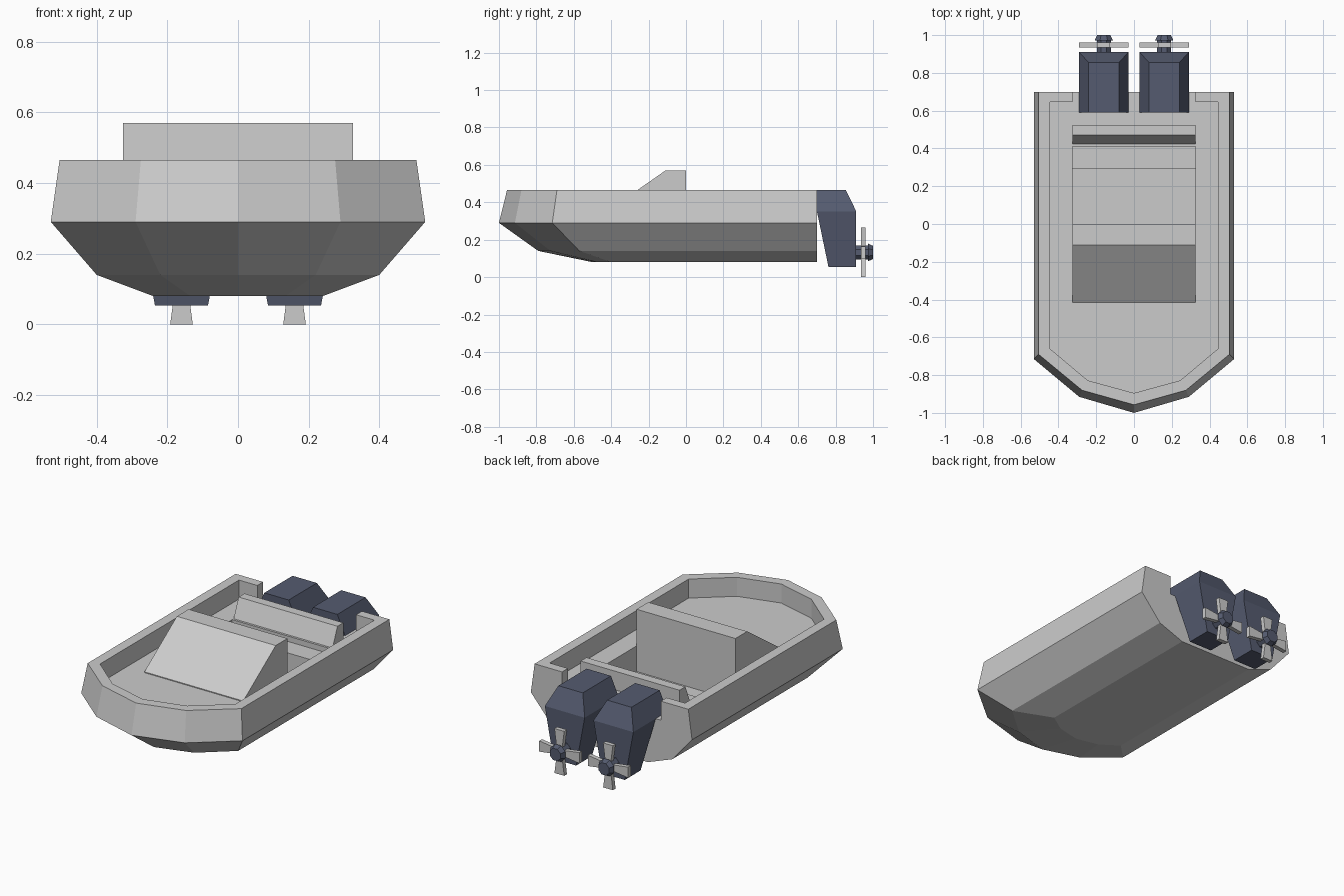
import bpy, bmesh
from math import cos, sin, pi
from mathutils import Matrix, Vector

if "Cube" in bpy.data.objects:
    bpy.data.objects.remove(bpy.data.objects["Cube"])


def loft(name, rings, mat=None):
    """Skin a closed solid through rings with equal point counts."""
    bm = bmesh.new()
    loops = [[bm.verts.new(p) for p in ring] for ring in rings]
    n = len(loops[0])
    for a, b in zip(loops, loops[1:]):
        for i in range(n):
            j = (i + 1) % n
            bm.faces.new((a[i], a[j], b[j], b[i]))
    bm.faces.new(loops[0])
    bm.faces.new(loops[-1])
    bmesh.ops.recalc_face_normals(bm, faces=bm.faces)
    mesh = bpy.data.meshes.new(name)
    bm.to_mesh(mesh)
    bm.free()
    ob = bpy.data.objects.new(name, mesh)
    bpy.context.collection.objects.link(ob)
    if mat:
        mesh.materials.append(mat)
    return ob


def outline(half, z):
    """Mirror a half outline (stern to bow, ending on x = 0) to a full ring."""
    pts = half + [(-x, y) for x, y in reversed(half[:-1])]
    return [(x, y, z) for x, y in pts]


def side_prism(name, profile, w):
    return loft(name, [[(x, y, z) for y, z in profile] for x in (-w, w)])


def cut(target, cutter):
    mod = target.modifiers.new("cut", 'BOOLEAN')
    mod.operation = 'DIFFERENCE'
    mod.solver = 'EXACT'
    mod.object = cutter
    bpy.context.view_layer.objects.active = target
    bpy.ops.object.modifier_apply(modifier=mod.name)
    bpy.data.objects.remove(cutter)


navy = bpy.data.materials.new("navy")
navy.diffuse_color = (0.09, 0.105, 0.16, 1)
navy.use_nodes = True
navy.node_tree.nodes["Principled BSDF"].inputs["Base Color"].default_value = navy.diffuse_color

FLOOR, W = 0.352, 0.325

# Hull: stacked outlines from keel to rim
hull = loft("hull", [
    outline([(0.24, 0.70), (0.24, -0.40), (0.135, -0.47), (0, -0.50)], 0.08),
    outline([(0.40, 0.70), (0.40, -0.57), (0.22, -0.725), (0, -0.79)], 0.14),
    outline([(0.53, 0.70), (0.53, -0.715), (0.29, -0.915), (0, -1.0)], 0.29),
    outline([(0.505, 0.70), (0.505, -0.69), (0.275, -0.88), (0, -0.957)], 0.465),
])

# Cockpit with the stern opening, then the footwell with its seat step
inner = [(W, 0.80), (W, 0.645), (0.445, 0.645), (0.445, -0.66), (0.245, -0.828), (0, -0.895)]
cut(hull, loft("cockpit_cutter", [outline(inner, FLOOR), outline(inner, 0.60)]))
cut(hull, side_prism("footwell_cutter", [
    (0, 0.50), (0, 0.20), (0.29, 0.20), (0.29, 0.32), (0.41, 0.32), (0.41, 0.50)], W))

# Wedge console and seat backrest
side_prism("console", [(-0.415, FLOOR - 0.01), (-0.415, 0.357), (-0.11, 0.57),
                       (0, 0.57), (0, FLOOR - 0.01)], W)
side_prism("seat_backrest", [(0.41, 0.32), (0.47, 0.463), (0.525, 0.463), (0.525, 0.32)], W)


def rect(cx, hw, y0, y1, z):
    return [(cx - hw, y0, z), (cx + hw, y0, z), (cx + hw, y1, z), (cx - hw, y1, z)]


def disc(cx, cz, r, y, n=8):
    return [(cx + r * cos(2 * pi * (i + .5) / n), y, cz + r * sin(2 * pi * (i + .5) / n))
            for i in range(n)]


# Twin outboard motors
PZ = 0.132
for side, cx in (("left", -0.16), ("right", 0.16)):
    # Housing: tapered leg stepping out to the cowl over the stern
    loft(side + "_motor", [
        rect(cx, 0.075, 0.762, 0.91, 0.053),
        rect(cx, 0.131, 0.70, 0.91, FLOOR),
        rect(cx, 0.131, 0.59, 0.91, FLOOR),
        rect(cx, 0.08, 0.59, 0.855, 0.465),
    ], navy)
    # Shaft and nose cap
    loft(side + "_propeller_shaft", [
        disc(cx, PZ, 0.04, 0.90), disc(cx, PZ, 0.04, 0.972),
        disc(cx, PZ, 0.052, 0.972), disc(cx, PZ, 0.038, 1.0)], navy)
    # Four flared blades
    for k in range(4):
        rot = Matrix.Rotation(k * pi / 2, 3, 'Y')
        hub = Vector((cx, 0, PZ))
        loft(f"{side}_propeller_blade_{k + 1}", [
            [hub + rot @ Vector(p) for p in rect(0, hw, 0.935, 0.961, z)]
            for hw, z in ((0.017, 0.02), (0.032, PZ))])
